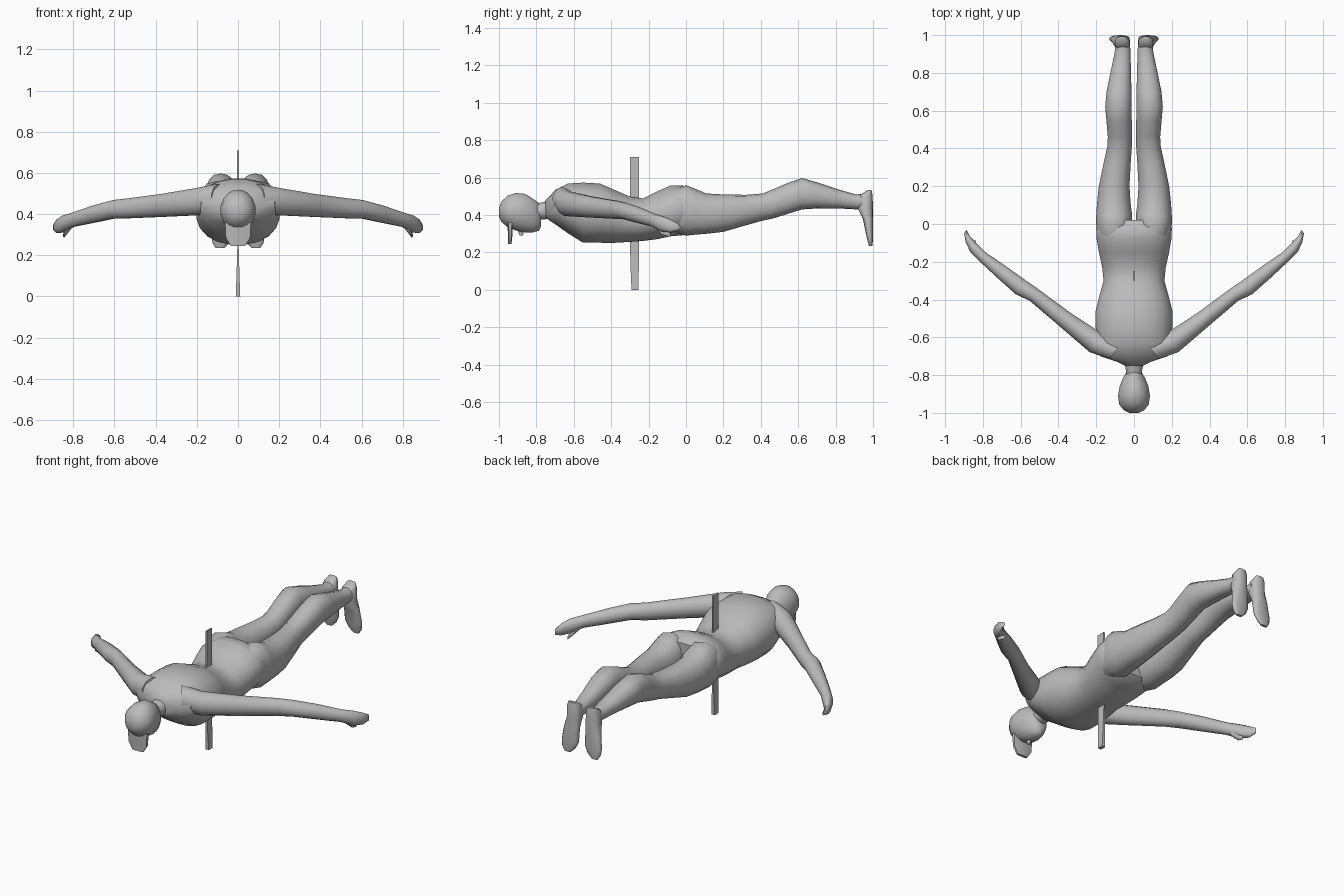
import bpy, bmesh, math
from mathutils import Vector

skin = bpy.data.materials.new("grey")
skin.diffuse_color = (0.5, 0.5, 0.5, 1)
X, Y, Z = Vector((1, 0, 0)), Vector((0, 1, 0)), Vector((0, 0, 1))


def loft(name, rings, u, v, mirror=False, sides=14, power=1.0, angle=50):
    """Skin a tube through rings of (x, y, z, half size along u, half size along v)."""
    bm = bmesh.new()
    loops = []
    for x, y, z, a, b in rings:
        loop = []
        for i in range(sides):
            t = 2 * math.pi * (i + 0.5) / sides
            c, s = math.cos(t), math.sin(t)
            c = math.copysign(abs(c) ** power, c)
            s = math.copysign(abs(s) ** power, s)
            loop.append(bm.verts.new(Vector((x, y, z)) + u * a * c + v * b * s))
        loops.append(loop)
    for p, q in zip(loops, loops[1:]):
        for i in range(sides):
            j = (i + 1) % sides
            bm.faces.new((p[i], p[j], q[j], q[i]))
    bm.faces.new(loops[0])
    bm.faces.new(loops[-1])
    bmesh.ops.recalc_face_normals(bm, faces=bm.faces)
    mesh = bpy.data.meshes.new(name)
    bm.to_mesh(mesh)
    bm.free()
    mesh.materials.append(skin)
    ob = bpy.data.objects.new(name, mesh)
    bpy.context.collection.objects.link(ob)
    bpy.ops.object.select_all(action='DESELECT')
    ob.select_set(True)
    bpy.context.view_layer.objects.active = ob
    bpy.ops.object.shade_smooth_by_angle(angle=math.radians(angle))
    if mirror:
        ob.modifiers.new("mirror", 'MIRROR')
    return ob


def along_y(stations, cx=0):
    """Turn (y, half width, bottom, top) into rings."""
    return [(cx, y, (lo + hi) / 2, w, (hi - lo) / 2) for y, w, lo, hi in stations]


# torso, from the neck base to the pelvis
loft("torso", along_y([
    (-0.75, 0.05, 0.385, 0.48), (-0.73, 0.09, 0.37, 0.50), (-0.70, 0.18, 0.35, 0.535),
    (-0.63, 0.20, 0.30, 0.57), (-0.55, 0.205, 0.25, 0.575), (-0.46, 0.205, 0.25, 0.57),
    (-0.38, 0.185, 0.25, 0.535), (-0.30, 0.163, 0.255, 0.50), (-0.23, 0.17, 0.26, 0.49),
    (-0.15, 0.188, 0.27, 0.53), (-0.08, 0.20, 0.285, 0.56), (-0.02, 0.203, 0.29, 0.56),
    (0.02, 0.18, 0.32, 0.53)]), X, Z, sides=20, power=0.9)

# neck and head
loft("neck", along_y([(-0.84, 0.045, 0.36, 0.46), (-0.78, 0.043, 0.375, 0.465),
                      (-0.72, 0.055, 0.38, 0.48)]), X, Z)
loft("head", along_y([
    (-1.0, 0.025, 0.39, 0.44), (-0.985, 0.055, 0.36, 0.475), (-0.955, 0.08, 0.335, 0.505),
    (-0.91, 0.086, 0.315, 0.52), (-0.86, 0.078, 0.305, 0.515), (-0.82, 0.062, 0.305, 0.49),
    (-0.785, 0.042, 0.315, 0.465), (-0.775, 0.025, 0.34, 0.44)]), X, Z, sides=16)
loft("nose", [(0, -0.89, 0.35, 0.018, 0.025), (0, -0.88, 0.29, 0.009, 0.01)], X, Y, sides=8)

# cap brim hanging below the forehead
loft("cap_brim", [(0, -0.94, 0.36, 0.066, 0.016), (0, -0.94, 0.285, 0.062, 0.012),
                  (0, -0.942, 0.245, 0.036, 0.009)], X, Y, sides=8, power=0.6, angle=30)

# legs, wide apart at the crotch and close together from the knee on
legs = [(-0.08, 0.02, 0.185, 0.31, 0.53), (0.0, 0.008, 0.203, 0.29, 0.56),
        (0.05, 0.008, 0.202, 0.295, 0.54), (0.11, 0.016, 0.198, 0.30, 0.515),
        (0.20, 0.022, 0.188, 0.31, 0.51), (0.32, 0.016, 0.163, 0.345, 0.508),
        (0.41, 0.010, 0.143, 0.37, 0.515), (0.46, 0.010, 0.14, 0.38, 0.535),
        (0.54, 0.010, 0.147, 0.405, 0.57), (0.62, 0.012, 0.154, 0.43, 0.598),
        (0.70, 0.012, 0.147, 0.435, 0.575), (0.82, 0.015, 0.122, 0.435, 0.535),
        (0.91, 0.018, 0.103, 0.43, 0.51), (0.96, 0.02, 0.10, 0.43, 0.515)]
loft("legs", [((i + o) / 2, y, (lo + hi) / 2, (o - i) / 2, (hi - lo) / 2)
              for y, i, o, lo, hi in legs], X, Z, mirror=True, power=0.9)

# feet, soles facing back and toes pointing down
loft("feet", [
    (0.062, 0.982, 0.533, 0.025, 0.010), (0.062, 0.962, 0.505, 0.04, 0.036),
    (0.062, 0.957, 0.44, 0.042, 0.042), (0.07, 0.973, 0.38, 0.048, 0.027),
    (0.076, 0.981, 0.30, 0.054, 0.019), (0.083, 0.985, 0.26, 0.042, 0.014),
    (0.088, 0.987, 0.235, 0.02, 0.009)], X, Y, mirror=True, power=0.85)

# arms with hands, swept back from the shoulders
side = Vector((0.58, -0.81, 0))
loft("arms", [
    (0.09, -0.66, 0.475, 0.07, 0.075), (0.20, -0.63, 0.46, 0.062, 0.068),
    (0.36, -0.51, 0.443, 0.048, 0.058), (0.53, -0.375, 0.428, 0.04, 0.05),
    (0.60, -0.335, 0.424, 0.047, 0.046), (0.70, -0.255, 0.40, 0.04, 0.043),
    (0.80, -0.175, 0.373, 0.03, 0.036), (0.85, -0.125, 0.352, 0.03, 0.042),
    (0.88, -0.08, 0.34, 0.02, 0.034), (0.893, -0.04, 0.335, 0.012, 0.016)],
    side, Z, mirror=True, sides=12)
loft("thumbs", [(0.81, -0.16, 0.35, 0.018, 0.018), (0.84, -0.125, 0.31, 0.014, 0.016),
                (0.845, -0.09, 0.295, 0.008, 0.010)], side, Z, mirror=True, sides=8)

# thin upright blade through the waist, flaring toward its foot
h = math.sqrt(2)
loft("blade", [(0, -0.273, 0.0, 0.011 * h, 0.018 * h), (0, -0.274, 0.08, 0.008 * h, 0.021 * h),
               (0, -0.275, 0.25, 0.003 * h, 0.025 * h), (0, -0.275, 0.71, 0.005 * h, 0.025 * h)],
     X, Y, sides=4, angle=20)
